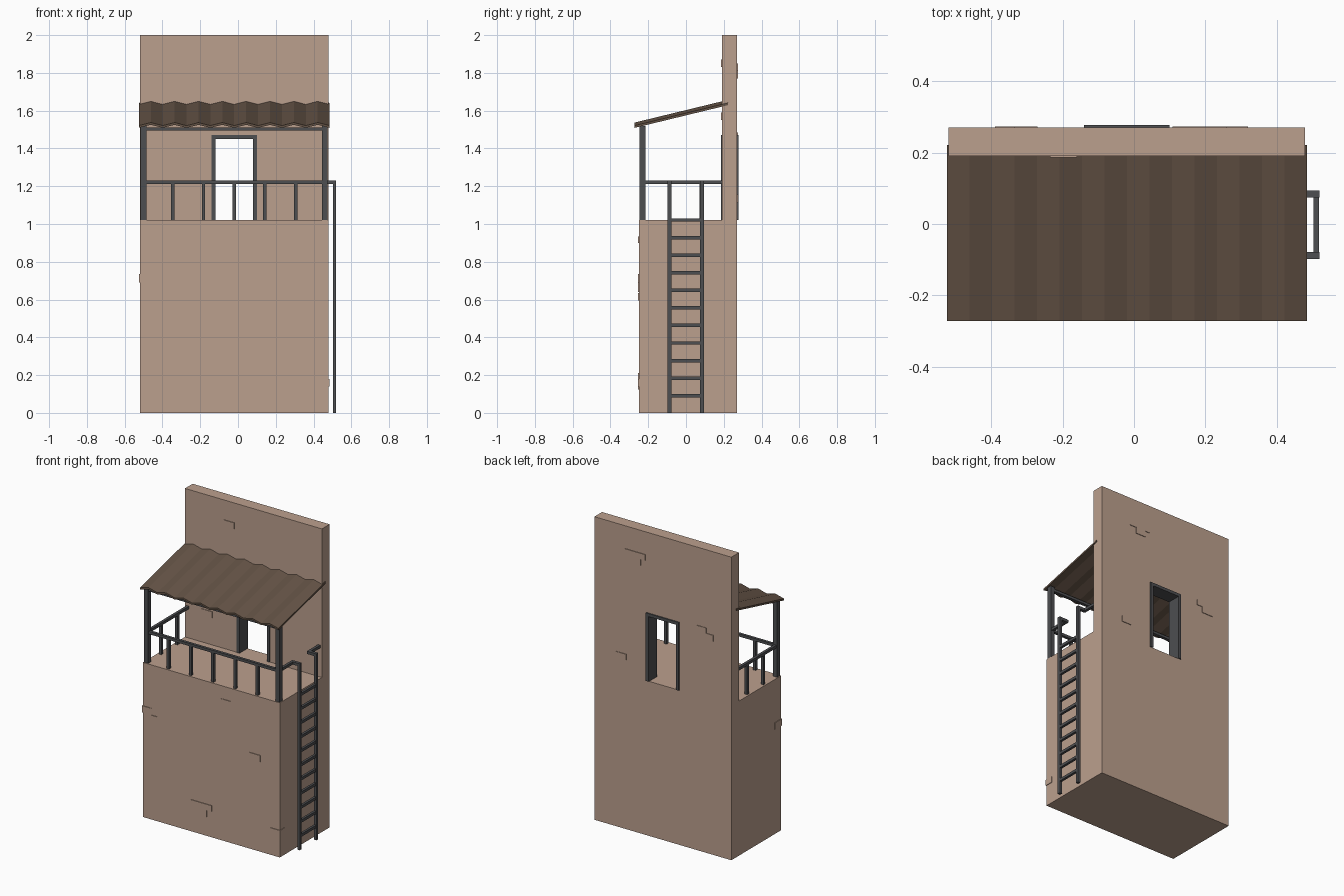
import bpy, bmesh, math

if "Cube" in bpy.data.objects:
    bpy.data.objects.remove(bpy.data.objects["Cube"])


def material(name, rgb):
    m = bpy.data.materials.new(name)
    m.diffuse_color = (*rgb, 1)
    m.use_nodes = True
    m.node_tree.nodes["Principled BSDF"].inputs["Base Color"].default_value = m.diffuse_color
    return m


CLAY = material("clay_wall", (0.50, 0.35, 0.27))
METAL = material("dark_metal", (0.075, 0.077, 0.082))
ROOF = material("brown_roof", (0.13, 0.088, 0.062))


def finish(name, bm, mat):
    bmesh.ops.recalc_face_normals(bm, faces=bm.faces)
    me = bpy.data.meshes.new(name)
    bm.to_mesh(me)
    bm.free()
    me.materials.append(mat)
    ob = bpy.data.objects.new(name, me)
    bpy.context.collection.objects.link(ob)
    return ob


def boxes(name, mat, items):
    """One object from boxes given as (x0, x1, y0, y1, z0, z1)."""
    bm = bmesh.new()
    for x0, x1, y0, y1, z0, z1 in items:
        vs = bmesh.ops.create_cube(bm, size=1)["verts"]
        for v in vs:
            v.co = (x1 if v.co.x > 0 else x0,
                    y1 if v.co.y > 0 else y0,
                    z1 if v.co.z > 0 else z0)
    return finish(name, bm, mat)


def extrude(name, mat, points, vec):
    bm = bmesh.new()
    f = bm.faces.new([bm.verts.new(p) for p in points])
    new = bmesh.ops.extrude_face_region(bm, geom=[f])["geom"]
    bmesh.ops.translate(bm, vec=vec,
                        verts=[g for g in new if isinstance(g, bmesh.types.BMVert)])
    if not f.is_valid or len(bm.faces) < len(points) + 2:
        bmesh.ops.holes_fill(bm, edges=bm.edges)
    return finish(name, bm, mat)


FLOOR, RAIL = 1.02, 1.23

# Lower block and rear wall with doorway
boxes("lower_block", CLAY, [(-0.52, 0.48, -0.25, 0.27, 0, FLOOR)])
outline = [(-0.52, FLOOR), (-0.52, 2), (0.48, 2), (0.48, FLOOR),
           (0.09, FLOOR), (0.09, 1.465), (-0.13, 1.465), (-0.13, FLOOR)]
extrude("rear_wall", CLAY, [(x, 0.19, z) for x, z in outline], (0, 0.08, 0))

# Door frame lining the opening
boxes("door_frame", METAL, [
    (-0.14, -0.12, 0.186, 0.277, FLOOR, 1.47),
    (0.08, 0.10, 0.186, 0.277, FLOOR, 1.47),
    (-0.12, 0.08, 0.186, 0.277, 1.45, 1.47)])

# Slightly raised bricks: front, terrace wall and back
front = [(-0.50, -0.415, 0.64, 0.69), (0.05, 0.122, 0.90, 0.935),
         (0.26, 0.34, 0.595, 0.636), (-0.17, -0.016, 0.17, 0.21),
         (-0.13, -0.053, 0.125, 0.17)]
boxes("front_bricks", CLAY,
      [(a, b, -0.254, -0.24, c, d) for a, b, c, d in front])
boxes("corner_bricks", CLAY, [(-0.524, -0.455, -0.254, -0.18, 0.69, 0.735),
                              (0.41, 0.484, -0.254, -0.20, 0.14, 0.18)])
upper = [(-0.235, -0.16, 1.83, 1.87), (-0.40, -0.32, 1.20, 1.24),
         (0.22, 0.30, 1.55, 1.59)]
boxes("terrace_bricks", CLAY,
      [(a, b, 0.186, 0.20, c, d) for a, b, c, d in upper])
back = [(0.108, 0.26, 1.81, 1.85), (0.14, 0.21, 1.77, 1.81),
        (0.247, 0.32, 1.115, 1.155), (-0.337, -0.27, 1.45, 1.485),
        (-0.39, -0.31, 1.41, 1.45)]
boxes("back_bricks", CLAY,
      [(a, b, 0.26, 0.274, c, d) for a, b, c, d in back])

# Roof posts and front beam
boxes("roof_posts", METAL, [(x, x + 0.03, -0.245, -0.215, FLOOR, 1.52)
                            for x in (-0.515, 0.445)])
boxes("roof_beam", METAL, [(-0.515, 0.475, -0.24, -0.22, 1.495, 1.512)])

# Railing: front, left side, and right side with a gap for the ladder
z0 = RAIL - 0.018
boxes("railing_bars", METAL, [
    (-0.49, 0.45, -0.239, -0.221, z0, RAIL),
    (-0.509, -0.491, -0.22, 0.19, z0, RAIL),
    (0.451, 0.469, -0.22, -0.08, z0, RAIL),
    (0.451, 0.469, 0.076, 0.19, z0, RAIL)])
balusters = [(-0.345 + 0.1625 * i, -0.23) for i in range(5)]
balusters += [(-0.50, -0.09), (-0.50, 0.08)]
boxes("balusters", METAL, [(x - 0.009, x + 0.009, y - 0.009, y + 0.009, FLOOR, z0)
                           for x, y in balusters])

# Ladder: stiles, handles to the railing, rungs
sides = [(-0.098, -0.078), (0.074, 0.094)]
boxes("ladder_stiles", METAL, [(0.502, 0.52, a, b, 0, RAIL) for a, b in sides])
boxes("ladder_handles", METAL, [(0.46, 0.504, a, b, z0, RAIL) for a, b in sides])
boxes("ladder_rungs", METAL, [(0.503, 0.519, -0.08, 0.076,
                               0.082 + 0.093 * i, 0.10 + 0.093 * i)
                              for i in range(11)])

# Corrugated sloping roof sheet
bm = bmesh.new()
N, THICK = 32, 0.012
rows = []
for i in range(N + 1):
    x = -0.525 + 1.01 * i / N
    w = -0.008 * math.cos(2 * math.pi * i / 4)
    rows.append([bm.verts.new((x, y, z + w + t))
                 for y, z, t in ((-0.272, 1.517, 0), (0.222, 1.637, 0),
                                 (0.222, 1.637, THICK), (-0.272, 1.517, THICK))])
for a, b in zip(rows, rows[1:]):
    for k in range(4):
        bm.faces.new((a[k], a[(k + 1) % 4], b[(k + 1) % 4], b[k]))
bm.faces.new(rows[0])
bm.faces.new(rows[-1])
finish("corrugated_roof", bm, ROOF)
